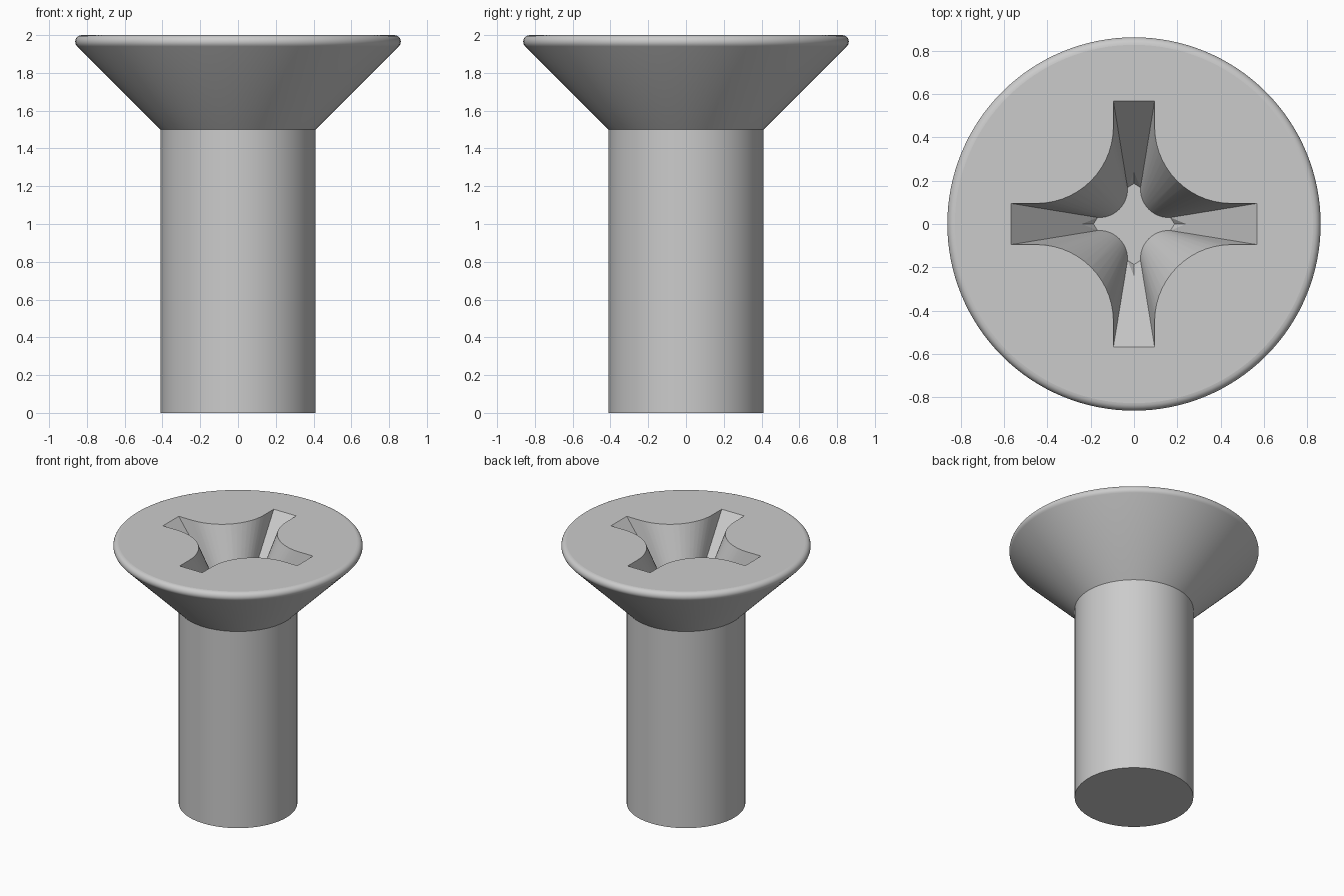
import bpy, bmesh
from math import sin, cos, pi, radians
from mathutils import Matrix, Vector

if "Cube" in bpy.data.objects:
    bpy.data.objects.remove(bpy.data.objects["Cube"])

SEG = 128          # sides of the round body
ARC = 14           # steps in each rounded recess corner
DEPTH = 0.45


def make_object(name, bm):
    bmesh.ops.recalc_face_normals(bm, faces=bm.faces)
    mesh = bpy.data.meshes.new(name)
    bm.to_mesh(mesh)
    bm.free()
    obj = bpy.data.objects.new(name, mesh)
    bpy.context.collection.objects.link(obj)
    return obj


def turned_body():
    # Shank, 45 degree countersunk head and small rounded rim
    profile = [(0.41, 0.0), (0.41, 1.5)]
    for i in range(9):
        a = radians(-45 + 135 * i / 8)
        profile.append((0.827 + 0.035 * cos(a), 1.965 + 0.035 * sin(a)))
    bm = bmesh.new()
    rings = [[bm.verts.new((r * cos(2 * pi * k / SEG), r * sin(2 * pi * k / SEG), z))
              for k in range(SEG)] for r, z in profile]
    for lo, hi in zip(rings, rings[1:]):
        for k in range(SEG):
            j = (k + 1) % SEG
            bm.faces.new((lo[k], lo[j], hi[j], hi[k]))
    bm.faces.new(rings[0][::-1])
    bm.faces.new(rings[-1])
    return make_object("countersunk_screw", bm)


def section(t):
    # One quarter of the cross outline, t = 0 at the head face, 1 at the floor
    end, half, start = (a + (b - a) * t for a, b in
                        ((0.567, 0.168), (0.095, 0.03), (0.45, 0.16)))
    pts = [(end, -half), (end, half)]
    for i in range(ARC + 1):
        a = -pi / 2 - (pi / 2) * i / ARC
        r = start - half
        pts.append((start + r * cos(a), start + r * sin(a)))
    return [Vector((x, y, 2 - DEPTH * t)) for x, y in pts]


def recess_cutter():
    bm = bmesh.new()
    top, floor, tips = [], [], []
    for q in range(4):
        rot = Matrix.Rotation(q * pi / 2, 3, 'Z')
        top += [bm.verts.new(rot @ p) for p in section(-0.1)]
        floor += [bm.verts.new(rot @ p) for p in section(1)]
        tips.append([bm.verts.new(rot @ Vector(p)) for p in
                     ((0.24, 0, 2 - DEPTH * 0.82), (0.187, 0, 2 - DEPTH))])
    n, per = len(top), ARC + 3
    base = []
    for k in range(n):
        j = (k + 1) % n
        base.append(floor[k])
        if k % per == 0:      # wing end with a small pointed notch at its foot
            notch, point = tips[k // per]
            bm.faces.new((top[k], top[j], notch))
            bm.faces.new((top[k], notch, floor[k]))
            bm.faces.new((top[j], floor[j], notch))
            bm.faces.new((floor[k], notch, point))
            bm.faces.new((notch, floor[j], point))
            base.append(point)
        else:
            bm.faces.new((top[k], top[j], floor[j], floor[k]))
    bm.faces.new(top)
    bm.faces.new(base[::-1])
    bmesh.ops.triangulate(bm, faces=bm.faces)
    obj = make_object("recess_cutter", bm)
    obj.hide_render = True
    return obj


screw = turned_body()
cutter = recess_cutter()

# Cut the cross recess
mod = screw.modifiers.new("cross_recess", 'BOOLEAN')
mod.operation = 'DIFFERENCE'
mod.solver = 'EXACT'
mod.object = cutter
bpy.context.view_layer.objects.active = screw
screw.select_set(True)
bpy.ops.object.modifier_apply(modifier=mod.name)
bpy.data.objects.remove(cutter)

# Smooth round surfaces, keep the horizontal faces flat
bpy.ops.object.shade_smooth_by_angle(angle=radians(25))
for poly in screw.data.polygons:
    if abs(poly.normal.z) > 0.999:
        poly.use_smooth = False
